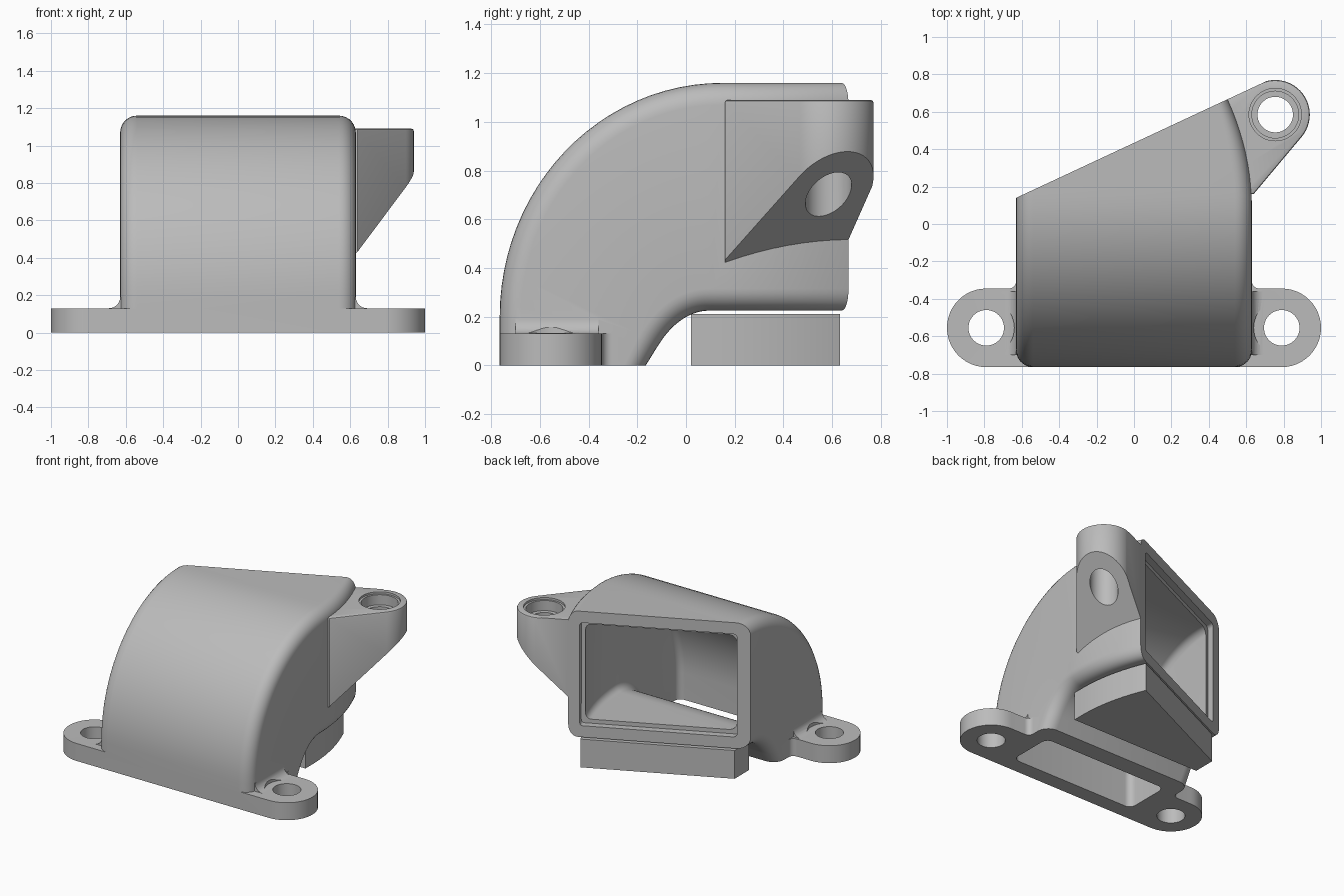
import bpy, bmesh, math
from mathutils import Vector

if "Cube" in bpy.data.objects:
    bpy.data.objects.remove(bpy.data.objects["Cube"], do_unlink=True)

grey = bpy.data.materials.new("plain grey")
grey.use_nodes = True
grey.diffuse_color = (0.5, 0.5, 0.5, 1)
grey.node_tree.nodes["Principled BSDF"].inputs["Base Color"].default_value = (0.5, 0.5, 0.5, 1)

# Slanted outlet plane
SLANT = math.radians(25)
U = Vector((math.cos(SLANT), math.sin(SLANT), 0))
N = Vector((-U.y, U.x, 0))
CUT = Vector((-0.63, 0.14, 0))


def side_bow(y):
    """How far the +x wall leans inward toward the outlet."""
    return 0.13 * (max(y - 0.1, 0) / 0.57) ** 2


def finish(bm, name):
    bmesh.ops.recalc_face_normals(bm, faces=bm.faces)
    mesh = bpy.data.meshes.new(name)
    bm.to_mesh(mesh)
    bm.free()
    mesh.materials.append(grey)
    ob = bpy.data.objects.new(name, mesh)
    bpy.context.collection.objects.link(ob)
    return ob


def slice_off(bm, point, normal):
    """Remove what lies on the normal side of a plane and cap the cut."""
    geom = bm.verts[:] + bm.edges[:] + bm.faces[:]
    res = bmesh.ops.bisect_plane(bm, geom=geom, plane_co=point, plane_no=normal, clear_outer=True)
    edges = [e for e in res["geom_cut"] if isinstance(e, bmesh.types.BMEdge)]
    bmesh.ops.edgeloop_fill(bm, edges=edges)


def slice_object(ob, point, normal):
    bm = bmesh.new()
    bm.from_mesh(ob.data)
    slice_off(bm, point, normal)
    bm.to_mesh(ob.data)
    bm.free()


def arc(cx, cy, r, a0, a1, n=24):
    angles = [math.radians(a0 + (a1 - a0) * i / n) for i in range(n + 1)]
    return [(cx + r * math.cos(a), cy + r * math.sin(a)) for a in angles]


def prism_bm(points, lo, hi, axis="z"):
    bm = bmesh.new()
    place = (lambda p, h: (p[0], p[1], h)) if axis == "z" else (lambda p, h: (p[0], h, p[1]))
    low = [bm.verts.new(place(p, lo)) for p in points]
    high = [bm.verts.new(place(p, hi)) for p in points]
    bm.faces.new(low)
    bm.faces.new(high)
    for i in range(len(points)):
        j = (i + 1) % len(points)
        bm.faces.new((low[i], low[j], high[j], high[i]))
    bmesh.ops.recalc_face_normals(bm, faces=bm.faces)
    return bm


def prism(name, points, lo, hi, axis="z"):
    return finish(prism_bm(points, lo, hi, axis), name)


def disc(name, x, y, r, lo, hi):
    return prism(name, arc(x, y, r, 0, 360, 48)[:-1], lo, hi)


def stations(m, z0):
    """Outer and inner points of the elbow path, inset by m."""
    slant = lambda z: Vector((-0.165 - 1.18 * m + 0.618 * z, z))
    start, ctrl, end = slant(0.075 + m / 2), slant(0.225 + m), Vector((0.1, 0.225 + m))
    out = [(Vector((m - 0.765, z0)), slant(z0))]
    n = 24
    for i in range(n + 1):
        t = i / n
        a = t * math.pi / 2
        p = Vector((0.15 - (0.915 - m) * math.cos(a), 0.2 + (0.96 - m) * math.sin(a)))
        out.append((p, start * (1 - t) ** 2 + ctrl * 2 * t * (1 - t) + end * t * t))
    for i in range(1, 13):
        t = i / 12
        out.append((Vector((0.15 + 0.7 * t, 1.16 - m)), Vector((0.1 + 0.75 * t, 0.225 + m))))
    return out


def elbow(name, m, r, z0):
    """Loft a rounded rectangle along the elbow."""
    bm = bmesh.new()
    rings = []
    h = 0.63 - m
    for p, q in stations(m, z0):
        length = (p - q).length
        d = (p - q) / length
        ring = []
        for cx, cd, a in ((h - r, length - r, 0), (r - h, length - r, 90),
                          (r - h, r, 180), (h - r, r, 270)):
            for x, s in arc(cx, cd, r, a, a + 90, 7):
                yz = q + d * s
                if x > 0:
                    x -= side_bow(yz.x) * x / h
                ring.append(bm.verts.new((x, yz.x, yz.y)))
        rings.append(ring)
    for a, b in zip(rings, rings[1:]):
        for i in range(len(a)):
            j = (i + 1) % len(a)
            bm.faces.new((a[i], a[j], b[j], b[i]))
    bm.faces.new(rings[0])
    bm.faces.new(rings[-1])
    return finish(bm, name)


def combine(target, tool, operation):
    mod = target.modifiers.new("join", "BOOLEAN")
    mod.operation, mod.solver, mod.object = operation, "EXACT", tool
    bpy.context.view_layer.objects.active = target
    bpy.ops.object.modifier_apply(modifier=mod.name)
    bpy.data.objects.remove(tool, do_unlink=True)


# Curved duct shell
duct = elbow("duct_body", 0, 0.09, 0)

# Side lug with a sloping underside
LX, LY, LR = 0.755, 0.585, 0.185
centre = Vector((LX, LY, 0))
back_in = CUT + U * 1.19 + N * 0.01
back_out = centre + N * (LR + 0.01)
outline = [back_in.xy, back_out.xy] + arc(LX, LY, LR, 115, -40) + [(0.64, 0.16), (0.5, 0.16)]
bm = prism_bm(outline, 0.3, 1.09)
rim = [e for e in bm.edges if all(v.co.z > 1 for v in e.verts)]
bmesh.ops.bevel(bm, geom=rim, offset=0.012, segments=2, affect="EDGES", profile=0.5)
slice_off(bm, Vector((0.63, 0.15, 0.42)), U * 0.95 - Vector((0, 0, 1)))
combine(duct, finish(bm, "lug"), "UNION")
slice_object(duct, CUT, N)

# Base flange with rounded ears
FX, FY, FR = 0.79, -0.555, 0.21
flange = arc(FX, FY, FR, -90, 90) + arc(-FX, FY, FR, 90, 270)
combine(duct, prism("flange", flange, 0, 0.13), "UNION")

# Fillets between ears and duct
for s in (1, -1):
    cove = [(s * x, z) for x, z in [(0.58, 0.1), (0.58, 0.19)] + arc(0.69, 0.19, 0.06, 180, 270, 6) + [(0.69, 0.1)]]
    combine(duct, prism("ear_fillet", cove, -0.7, -0.36, "y"), "UNION")
    web = [(s * x, y) for x, y in [(0.58, -0.4), (0.58, -0.305)] + arc(0.67, -0.305, 0.04, 180, 270, 6) + [(0.67, -0.4)]]
    combine(duct, prism("ear_web", web, 0, 0.13), "UNION")

# Hollow passage and the rebate around the outlet
combine(duct, elbow("passage", 0.115, 0.05, -0.1), "DIFFERENCE")
rebate = elbow("rebate", 0.085, 0.025, -0.1)
slice_object(rebate, CUT - N * 0.05, -N)
combine(duct, rebate, "DIFFERENCE")

# Bolt holes, ear seats and the stepped lug hole
for s in (1, -1):
    combine(duct, disc("ear_hole", s * FX, FY, 0.095, -0.1, 0.3), "DIFFERENCE")
    combine(duct, disc("ear_seat", s * FX, FY, 0.15, 0.132, 0.3), "DIFFERENCE")
for r, z in ((0.095, 0.3), (0.125, 1.0), (0.14, 1.075)):
    combine(duct, disc("lug_hole", LX, LY, r, z, 1.3), "DIFFERENCE")

# Separate plug block under the outlet
ys = [0.02 + 0.78 * i / 16 for i in range(17)]
plan = [(-0.53, 0.8), (-0.53, 0.02)] + [(0.54 - side_bow(y), y) for y in ys]
bm = prism_bm(plan, 0, 0.21)
slice_off(bm, CUT, N)
block = finish(bm, "plug_block")

# Smooth shading with crisp edges
for ob in (duct, block):
    bpy.ops.object.select_all(action="DESELECT")
    ob.select_set(True)
    bpy.context.view_layer.objects.active = ob
    bpy.ops.object.shade_smooth_by_angle(angle=math.radians(30))
